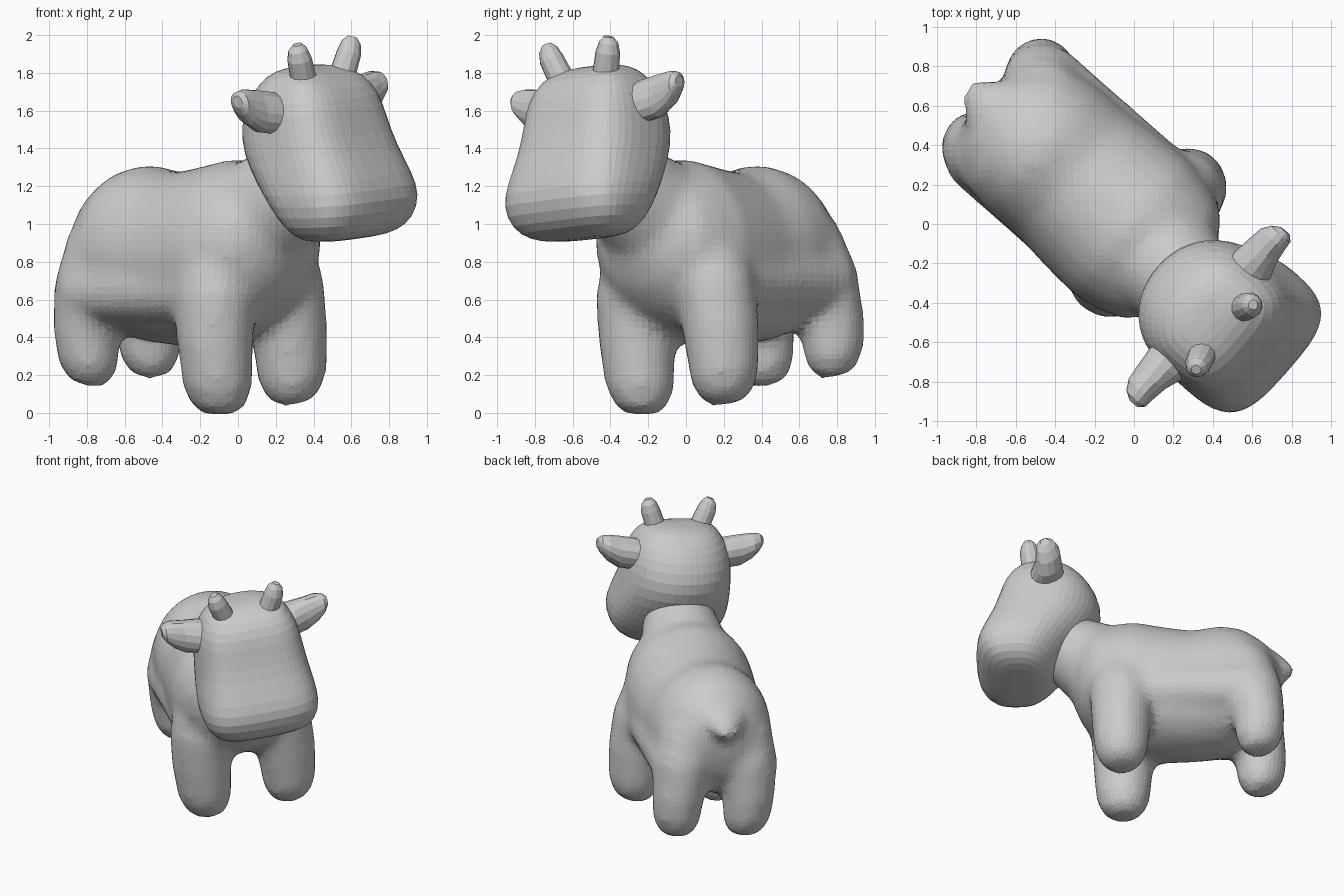
import bpy, bmesh, math
from mathutils import Matrix, Vector

if "Cube" in bpy.data.objects:
    bpy.data.objects.remove(bpy.data.objects["Cube"])

# Modelling frame: x forward, y left, z up; then turned and tilted into its pose
POSE = (Matrix.Translation((0.04, 0.045, 0)) @ Matrix.Rotation(-0.722, 4, 'Z')
        @ Matrix.Rotation(0.095, 4, 'X'))

clay = bpy.data.materials.new("clay_grey")
clay.use_nodes = True
GREY = (0.6, 0.6, 0.6, 1)
clay.diffuse_color = GREY
clay.node_tree.nodes["Principled BSDF"].inputs["Base Color"].default_value = GREY


def power(v, n):
    return math.copysign(abs(v) ** (2 / n), v)


def ring(centre, u, v, count=20, front=2, back=2):
    """Superellipse; the half towards +u may be squarer than the other."""
    points = []
    for i in range(count):
        a = math.tau * (i + 0.5) / count
        n = front if math.cos(a) > 0 else back
        points.append(Vector(centre) + Vector(u) * power(math.cos(a), n)
                      + Vector(v) * power(math.sin(a), n))
    return points


def loft(bm, rings):
    rows = [[bm.verts.new(p) for p in r] for r in rings]
    n = len(rows[0])
    faces = [bm.faces.new((a[i], a[(i + 1) % n], b[(i + 1) % n], b[i]))
             for a, b in zip(rows, rows[1:]) for i in range(n)]
    for row in (rows[0], rows[-1]):
        mid = bm.verts.new(sum((w.co for w in row), Vector()) / n)
        faces += [bm.faces.new((row[i], row[(i + 1) % n], mid)) for i in range(n)]
    bmesh.ops.recalc_face_normals(bm, faces=faces)


def tube(bm, path, count=16):
    """Round limb through (point, radius) pairs."""
    axis = (Vector(path[-1][0]) - Vector(path[0][0])).normalized()
    u = axis.orthogonal().normalized()
    v = axis.cross(u)
    loft(bm, [ring(p, u * r, v * r, count) for p, r in path])


def finish(name, bm):
    mesh = bpy.data.meshes.new(name)
    bm.to_mesh(mesh)
    bm.free()
    mesh.transform(POSE)
    mesh.materials.append(clay)
    obj = bpy.data.objects.new(name, mesh)
    bpy.context.collection.objects.link(obj)
    return obj


# Body: trunk sections are (x, bottom, top, half width)
bm = bmesh.new()
trunk = [(-1.0, .8, 1.0, .12), (-.97, .66, 1.09, .22), (-.89, .52, 1.2, .32),
         (-.75, .43, 1.29, .4), (-.6, .38, 1.32, .42), (-.4, .36, 1.28, .42),
         (-.2, .36, 1.31, .44), (0, .39, 1.35, .45), (.15, .46, 1.33, .42),
         (.27, .55, 1.29, .38), (.36, .66, 1.22, .28), (.42, .8, 1.1, .15)]
loft(bm, [ring((x, 0, (lo + hi) / 2), (0, 0, (hi - lo) / 2), (0, w, 0), 24, 2, 2.2)
          for x, lo, hi, w in trunk])
# Neck
tube(bm, [((.1, 0, .95), .31), ((.3, 0, 1.12), .29), ((.5, 0, 1.26), .23)], 24)
# Tail, a broad flap
loft(bm, [ring((x, 0, z), (0, 0, h), (0, w, 0), 16) for x, z, h, w in
          ((-.85, 1.06, .14, .22), (-.98, 1.05, .09, .14), (-1.06, 1.02, .06, .08),
           (-1.1, 1.0, .03, .04))])
# Legs: (x, spread, height, radius)
front_leg = [(.08, .3, .02, .08), (.08, .3, .06, .14), (.08, .3, .16, .185),
             (.08, .3, .4, .205), (.08, .275, .65, .22), (.07, .21, .9, .21)]
rear_leg = [(-.87, .25, .17, .07), (-.87, .25, .2, .12), (-.87, .25, .29, .165),
            (-.865, .25, .45, .18), (-.82, .23, .7, .205), (-.75, .18, .95, .2)]
for side in (-1, 1):
    for leg in (front_leg, rear_leg):
        tube(bm, [((x, side * y, z), r) for x, y, z, r in leg])
    # Flank overhang running from leg to leg
    tube(bm, [((x, side * .27, .68), .175) for x in (-.85, -.4, .1)])
body = finish("body", bm)
remesh = body.modifiers.new("Blend", 'REMESH')
remesh.mode = 'VOXEL'
remesh.voxel_size = 0.036
soften = body.modifiers.new("Soften", 'SMOOTH')
soften.factor = 0.5
soften.iterations = 10

# Head: level sections are (z, back, front, half width), square at the muzzle
bm = bmesh.new()
levels = [(.925, .65, .88, .2), (.945, .59, .97, .3), (1.01, .52, 1.05, .38),
          (1.13, .42, 1.095, .415), (1.25, .33, 1.06, .405), (1.4, .23, .985, .38),
          (1.55, .22, .935, .365), (1.68, .28, .9, .34), (1.78, .36, .83, .28),
          (1.83, .44, .73, .2), (1.845, .52, .64, .1)]
loft(bm, [ring(((a + b) / 2, 0, z), ((b - a) / 2, 0, 0), (0, w, 0), 24, 3.4, 2.1)
          for z, a, b, w in levels])
head = finish("head", bm)
head.modifiers.new("Round", 'SUBSURF').levels = 1
head.modifiers["Round"].render_levels = 1

# Horns and ears, mirrored left and right
for side, word in ((1, "left"), (-1, "right")):
    bm = bmesh.new()
    tube(bm, [((x, side * y, z), r) for x, y, z, r in
              ((.69, .14, 1.72, .085), (.7, .165, 1.81, .07), (.715, .2, 1.9, .066),
               (.72, .215, 1.95, .052), (.725, .22, 1.98, .025))], 12)
    finish(word + "_horn", bm)

    # Ear sections are (y, z, depth, half height, hollow)
    bm = bmesh.new()
    ear = [(.24, 1.61, .13, .11, 1), (.34, 1.63, .12, .11, .85), (.43, 1.645, .11, .11, .65),
           (.51, 1.675, .1, .09, .6), (.56, 1.7, .07, .06, .8), (.585, 1.71, .03, .03, 1)]
    sections = []
    for y, z, d, h, hollow in ear:
        c = Vector((.6, side * y, z))
        pts = ring(c, (d, 0, -.3 * d), (.2 * h, 0, h), 14)
        # Scoop the forward half of each section
        for p in pts:
            if p.x > c.x:
                p.x = c.x + (p.x - c.x) * hollow
        sections.append(pts)
    loft(bm, sections)
    finish(word + "_ear", bm)
